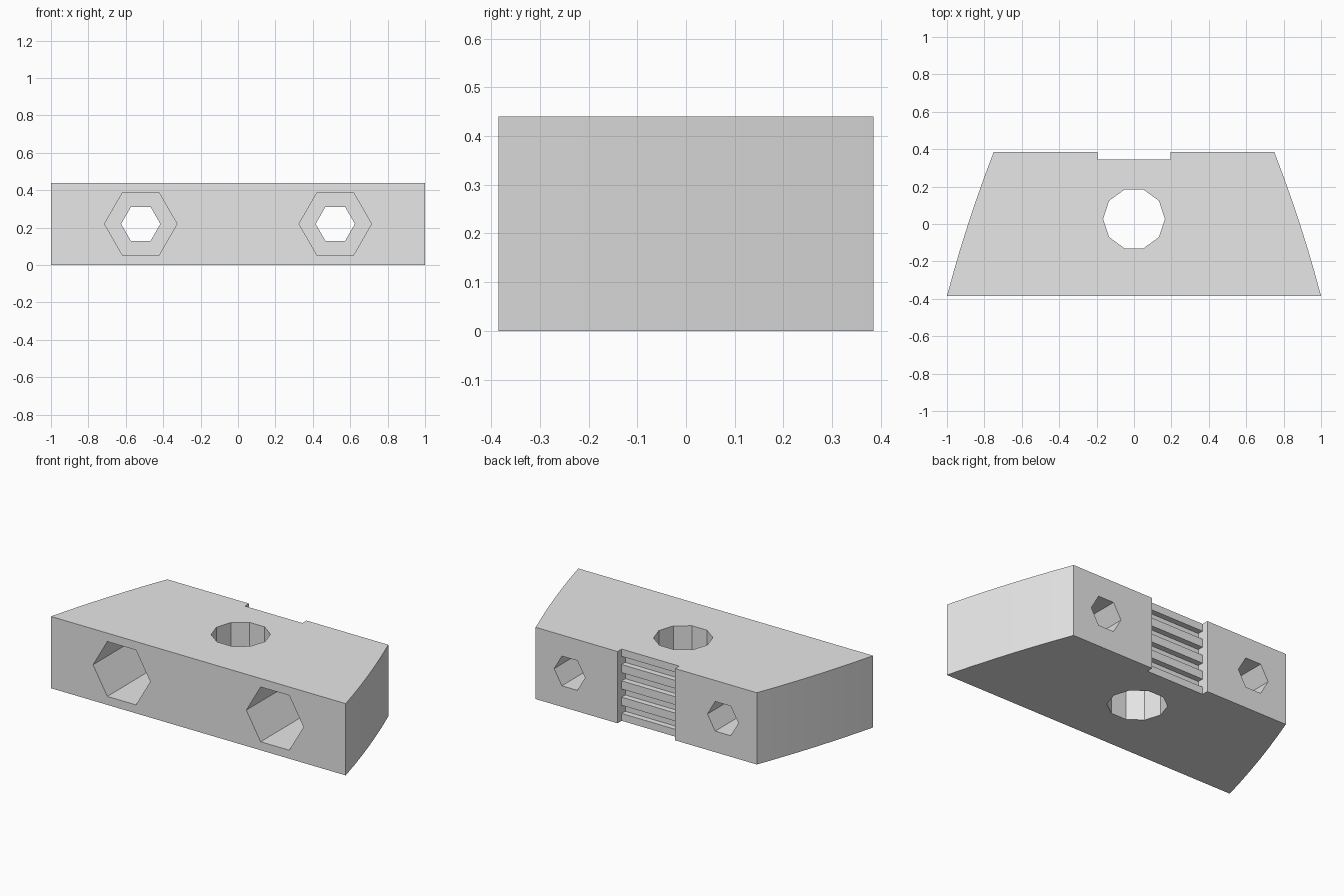
import bpy, bmesh, math
from mathutils import Vector

cube = bpy.data.objects.get("Cube")
if cube:
    bpy.data.objects.remove(cube, do_unlink=True)

HEIGHT, BACK = 0.44, 0.385

grey = bpy.data.materials.new("plain_grey")
grey.use_nodes = True
grey.diffuse_color = (0.8, 0.8, 0.8, 1)
grey.node_tree.nodes["Principled BSDF"].inputs["Base Color"].default_value = (0.8, 0.8, 0.8, 1)


def prism(name, outline, sweep):
    """Extrude a closed outline of 3D points along a vector."""
    bm = bmesh.new()
    base = bm.faces.new([bm.verts.new(p) for p in outline])
    top = bmesh.ops.extrude_face_region(bm, geom=[base])["geom"]
    moved = [v for v in top if isinstance(v, bmesh.types.BMVert)]
    bmesh.ops.translate(bm, verts=moved, vec=Vector(sweep))
    bmesh.ops.recalc_face_normals(bm, faces=bm.faces)
    mesh = bpy.data.meshes.new(name)
    bm.to_mesh(mesh)
    bm.free()
    mesh.materials.append(grey)
    obj = bpy.data.objects.new(name, mesh)
    bpy.context.collection.objects.link(obj)
    return obj


def ring(radius, sides):
    return [(radius * math.cos(2 * math.pi * i / sides),
             radius * math.sin(2 * math.pi * i / sides)) for i in range(sides)]


def hex_cutter(name, x, radius, y0, y1):
    pts = [(x + u, y0, HEIGHT / 2 + v) for u, v in ring(radius, 6)]
    return prism(name, pts, (0, y1 - y0, 0))


# Tapered block with gently bowed ends
STEPS, BOW = 6, 0.012
side = []
for i in range(STEPS + 1):
    t = i / STEPS
    side.append((1 - 0.25 * t + BOW * 4 * t * (1 - t), -BACK + 2 * BACK * t, 0))
outline = side + [(-x, y, z) for x, y, z in reversed(side)]
block = prism("clamp_block", outline, (0, 0, HEIGHT))

# Central vertical bore
cutters = [prism("bore_cutter", [(u, 0.027 + v, -0.1) for u, v in ring(0.165, 10)],
                 (0, 0, HEIGHT + 0.2))]

# Hexagonal pockets in the front, with narrower holes through to the back
for x in (-0.52, 0.52):
    cutters.append(hex_cutter("pocket_cutter", x, 0.194, -0.5, -BACK + 0.5))
    cutters.append(hex_cutter("hole_cutter", x, 0.105, -0.3, 0.5))

# Toothed channel in the back: comb profile swept across
TOOTH, GROOVE = 0.345, 0.31
comb = [(0.5, -0.1), (TOOTH, -0.1)]
for i in range(4):
    low = 0.045 + 0.1 * i
    comb += [(TOOTH, low), (GROOVE, low), (GROOVE, low + 0.05), (TOOTH, low + 0.05)]
comb += [(TOOTH, HEIGHT + 0.1), (0.5, HEIGHT + 0.1)]
cutters.append(prism("channel_cutter", [(-0.195, y, z) for y, z in comb], (0.39, 0, 0)))

# Cut everything out of the block
bpy.ops.object.select_all(action="DESELECT")
block.select_set(True)
bpy.context.view_layer.objects.active = block
for cutter in cutters:
    cutter.hide_render = True
    mod = block.modifiers.new(cutter.name, "BOOLEAN")
    mod.operation = "DIFFERENCE"
    mod.solver = "EXACT"
    mod.object = cutter
    bpy.ops.object.modifier_apply(modifier=mod.name)
    bpy.data.objects.remove(cutter, do_unlink=True)

bpy.ops.object.shade_smooth_by_angle(angle=math.radians(20))
